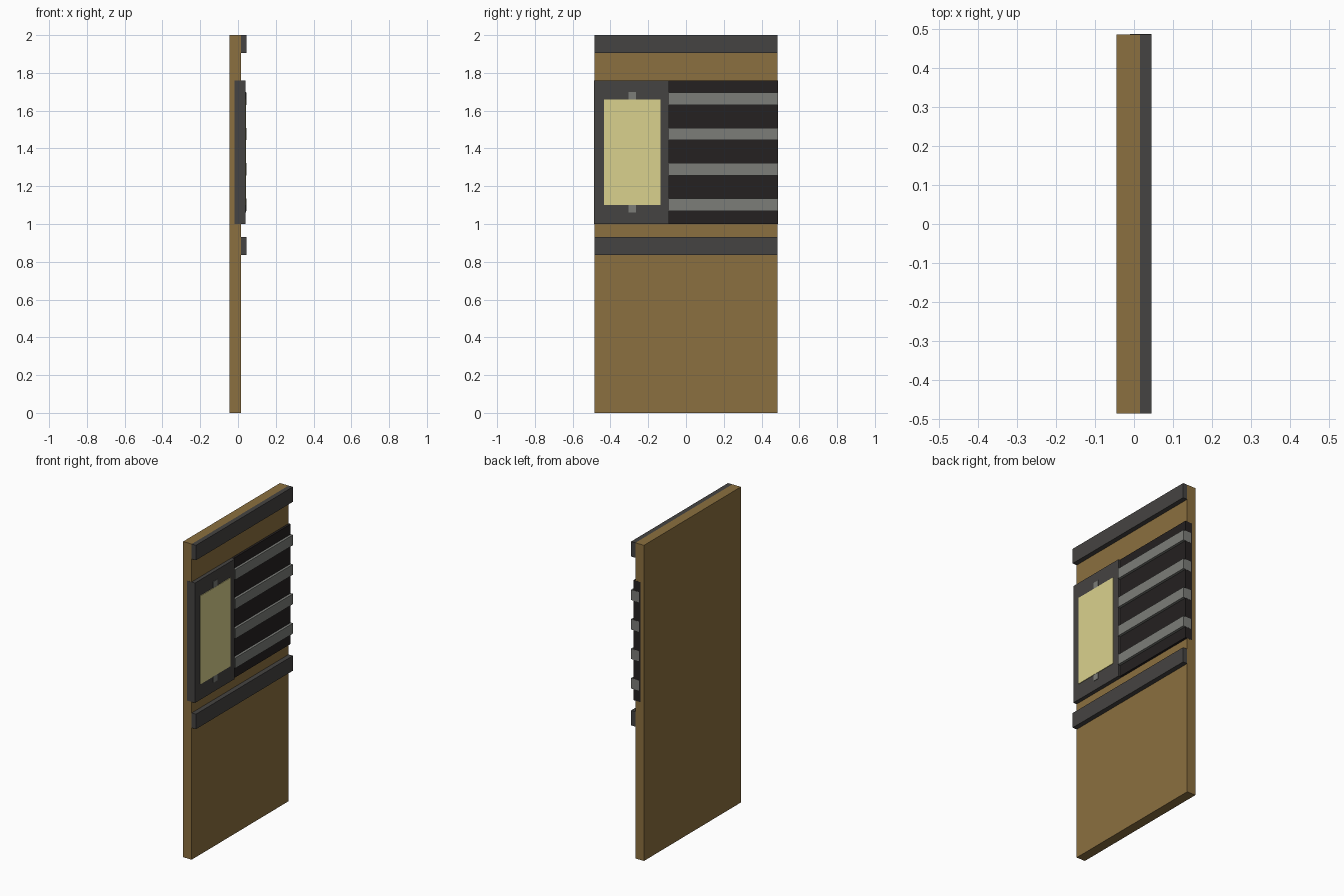
import bpy

if "Cube" in bpy.data.objects:
    bpy.data.objects.remove(bpy.data.objects["Cube"])


def material(name, rgb):
    m = bpy.data.materials.new(name)
    m.diffuse_color = (*rgb, 1)
    m.use_nodes = True
    m.node_tree.nodes["Principled BSDF"].inputs["Base Color"].default_value = m.diffuse_color
    return m


wood = material("wood", (0.26, 0.16, 0.05))
iron = material("dark_grey", (0.06, 0.057, 0.054))
black = material("near_black", (0.018, 0.015, 0.015))
steel = material("light_grey", (0.2, 0.205, 0.19))
cream = material("cream", (0.70, 0.64, 0.27))


def box(name, x, y, z, mat):
    """Box spanning the given (min, max) ranges."""
    spans = (x, y, z)
    bpy.ops.mesh.primitive_cube_add(size=1, location=[(a + b) / 2 for a, b in spans])
    ob = bpy.context.object
    ob.name = name
    ob.scale = [b - a for a, b in spans]
    bpy.ops.object.transform_apply(location=False, rotation=False, scale=True)
    ob.data.materials.append(mat)
    return ob


W = 0.485    # half width of the board
EPS = 0.0008  # keeps inset ends from coinciding with the board ends

# Main wooden board
box("board", (-0.045, 0.015), (-W, W), (0, 2), wood)

# Horizontal rails
for name, z in (("top_rail", 1.905), ("middle_rail", 0.835)):
    box(name, (0.015, 0.045), (-W, W), (z, z + 0.095), iron)

# Notice frame with its sheet and the clip strip behind it
box("notice_frame", (-0.018, 0.039), (-W - EPS, -0.09), (1.0, 1.76), iron)
box("clip_strip", (0.03, 0.042), (-0.305, -0.265), (1.06, 1.70), steel)
box("notice_sheet", (0.035, 0.0428), (-0.435, -0.135), (1.10, 1.66), cream)

# Slatted vent: dark backing and four slats
box("vent_backing", (-0.02, 0.029), (-0.09, W + EPS), (1.0, 1.76), black)
for i in range(4):
    z = 1.07 + i * 0.1867
    box(f"vent_slat_{i + 1}", (-0.01, 0.045), (-0.089, W + 2 * EPS), (z, z + 0.065), steel)
